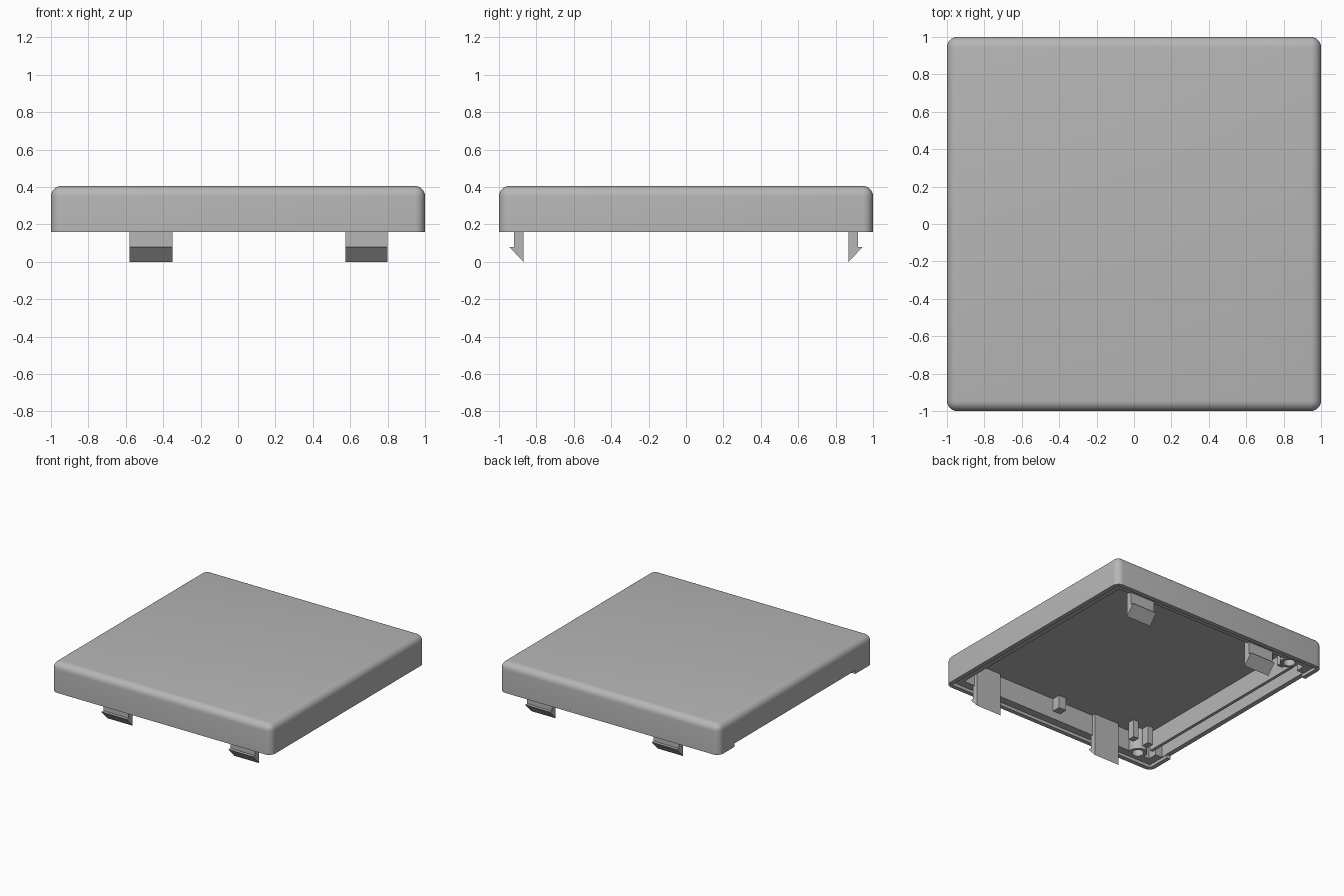
import bpy, bmesh, math

old = bpy.data.objects.get("Cube")
if old:
    bpy.data.objects.remove(old, do_unlink=True)

grey = bpy.data.materials.new("light_grey_plastic")
grey.use_nodes = True
grey.diffuse_color = (0.47, 0.47, 0.47, 1)
grey.node_tree.nodes["Principled BSDF"].inputs["Base Color"].default_value = (0.47, 0.47, 0.47, 1)

CEILING = 0.355   # underside of the top plate
ROOT = 0.37       # inner parts sink slightly into the plate


def add_object(name, bm):
    bmesh.ops.recalc_face_normals(bm, faces=bm.faces)
    mesh = bpy.data.meshes.new(name)
    bm.to_mesh(mesh)
    bm.free()
    mesh.materials.append(grey)
    obj = bpy.data.objects.new(name, mesh)
    bpy.context.collection.objects.link(obj)
    return obj


def box_mesh(x, y, z):
    """Box between the (low, high) pairs on each axis."""
    bm = bmesh.new()
    bmesh.ops.create_cube(bm, size=1)
    for v in bm.verts:
        v.co = [r[0] if c < 0 else r[1] for c, r in zip(v.co, (x, y, z))]
    return bm


def box(name, x, y, z):
    return add_object(name, box_mesh(x, y, z))


def cylinder(name, x, y, radius, low, high):
    bm = bmesh.new()
    bmesh.ops.create_cone(bm, cap_ends=True, segments=24, radius1=radius,
                          radius2=radius, depth=high - low)
    bmesh.ops.translate(bm, verts=bm.verts, vec=(x, y, (low + high) / 2))
    return add_object(name, bm)


def cut(obj, cutter):
    cutter.hide_render = True
    mod = obj.modifiers.new("cut", 'BOOLEAN')
    mod.operation = 'DIFFERENCE'
    mod.solver = 'EXACT'
    mod.object = cutter
    bpy.context.view_layer.objects.active = obj
    bpy.ops.object.modifier_apply(modifier=mod.name)
    bpy.data.objects.remove(cutter, do_unlink=True)


def smooth(obj):
    bpy.ops.object.select_all(action='DESELECT')
    obj.select_set(True)
    bpy.context.view_layer.objects.active = obj
    bpy.ops.object.shade_smooth_by_angle(angle=math.radians(30))


# Cover shell: rounded on top and at the corners, sharp at the open rim
bm = box_mesh((-1, 1), (-1, 1), (0.16, 0.405))
edges = [e for e in bm.edges if max(v.co.z for v in e.verts) > 0.3]
bmesh.ops.bevel(bm, geom=edges, offset=0.055, segments=6, profile=0.5, affect='EDGES')
shell = add_object("cover_shell", bm)
# Rim rebate, main cavity, side channel and the shallow side notch
cut(shell, box("rebate_cutter", (-0.965, 0.965), (-0.965, 0.965), (0.1, 0.185)))
cut(shell, box("cavity_cutter", (-0.9, 0.9), (-0.9, 0.9), (0.12, CEILING)))
cut(shell, box("channel_cutter", (-0.96, -0.8), (-0.82, 0.82), (0.11, CEILING)))
cut(shell, box("notch_cutter", (-1.1, -0.93), (-0.77, 0.8), (0.09, 0.188)))

# Inner rib beside the channel
box("side_rib", (-0.87, -0.845), (-0.82, 0.82), (0.2, ROOT))

for side, label in ((-1, "front"), (1, "back")):
    # Snap clips with an outward barb
    profile = [(0.87, ROOT), (0.92, ROOT), (0.92, 0.08), (0.945, 0.08), (0.87, 0.0)]
    for x0, x1, hand in ((-0.58, -0.35, "right"), (0.575, 0.80, "left")):
        bm = bmesh.new()
        face = bm.faces.new([bm.verts.new((x0, side * y, z)) for y, z in profile])
        ext = bmesh.ops.extrude_face_region(bm, geom=[face])
        moved = [g for g in ext["geom"] if isinstance(g, bmesh.types.BMVert)]
        bmesh.ops.translate(bm, verts=moved, vec=(x1 - x0, 0, 0))
        add_object(f"{label}_{hand}_clip", bm)

    # Screw boss with an open bore
    boss = cylinder(f"{label}_screw_boss", -0.775, side * 0.88, 0.07, 0.18, ROOT)
    for part in (boss, shell):
        cut(part, cylinder("bore_cutter", -0.775, side * 0.88, 0.045, 0.1, 0.34))
    smooth(boss)

    # Small locating posts and the centre rib
    y0, y1 = sorted((side * 0.75, side * 0.81))
    for i, x in enumerate((-0.65, -0.79)):
        box(f"{label}_post_{i + 1}", (x - 0.025, x + 0.025), (y0, y1), (0.21, ROOT))
    y0, y1 = sorted((side * 0.83, side * 0.92))
    box(f"{label}_centre_rib", (-0.035, 0.035), (y0, y1), (0.25, ROOT))

smooth(shell)
